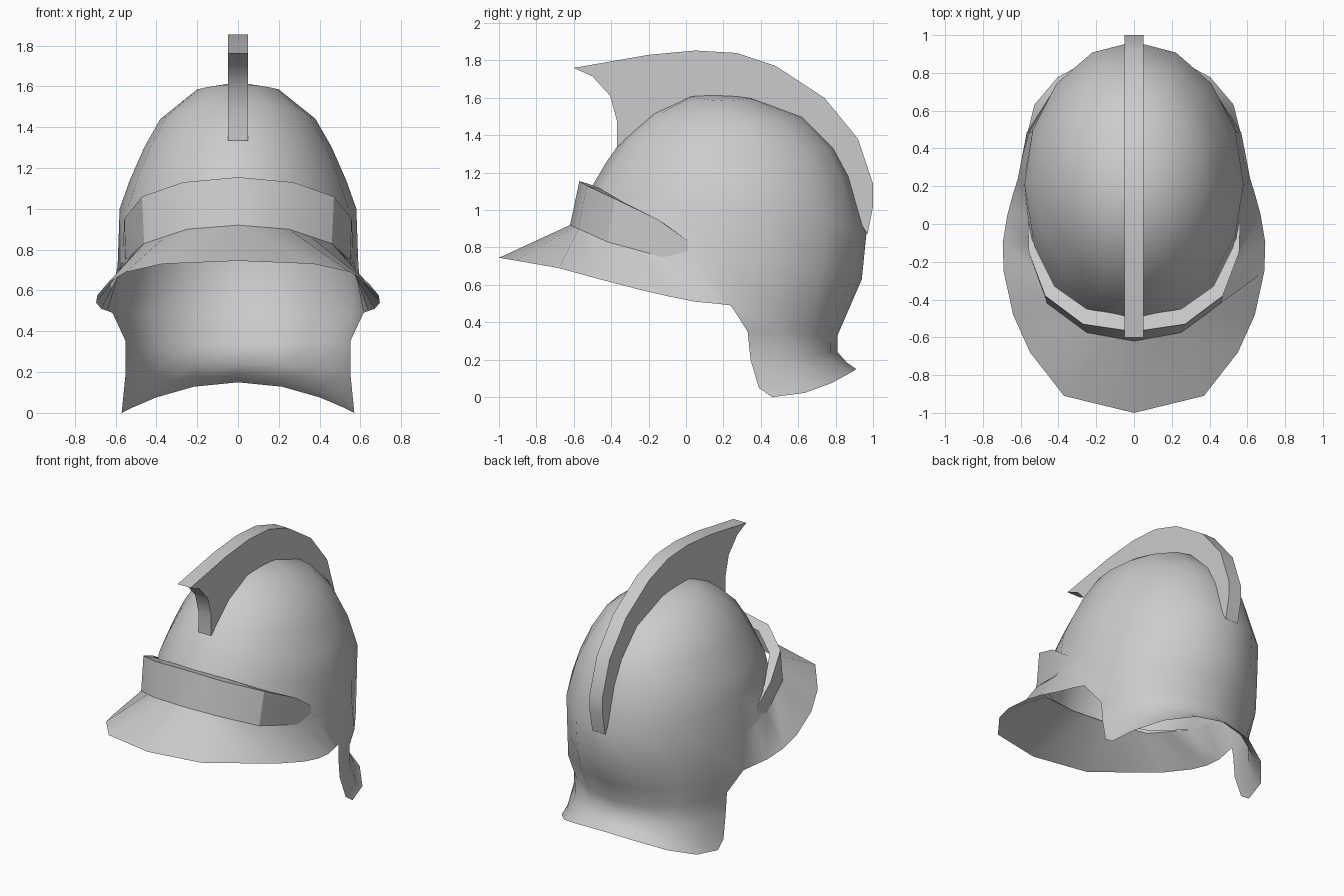
import bpy, bmesh, math

if "Cube" in bpy.data.objects:
    bpy.data.objects.remove(bpy.data.objects["Cube"])

SEG = 16


def finish(name, bm, angle):
    bmesh.ops.remove_doubles(bm, verts=bm.verts, dist=0.002)
    bmesh.ops.recalc_face_normals(bm, faces=bm.faces)
    me = bpy.data.meshes.new(name)
    bm.to_mesh(me)
    bm.free()
    ob = bpy.data.objects.new(name, me)
    bpy.context.collection.objects.link(ob)
    bpy.ops.object.select_all(action='DESELECT')
    ob.select_set(True)
    bpy.context.view_layer.objects.active = ob
    bpy.ops.object.shade_smooth_by_angle(angle=math.radians(angle))
    return ob


def both_sides(half):
    """Half row starting on the centre line -> full row, left to right."""
    return [(-x, y, z) for x, y, z in half[:0:-1]] + half


def bridge(bm, row_a, row_b, closed=False):
    n = len(row_a)
    for i in range(n if closed else n - 1):
        j = (i + 1) % n
        bm.faces.new((row_a[i], row_a[j], row_b[j], row_b[i]))


def add_row(bm, pts):
    return [bm.verts.new(p) for p in pts]


def ring(w, ys, zs, back, front=None):
    """Egg-shaped ring; without a front point only the rear half is made."""
    cols = range(SEG) if front else range(SEG // 4, SEG * 3 // 4 + 1)
    pts = []
    for i in cols:
        a = 2 * math.pi * i / SEG
        c = math.cos(a)
        y, z = front if (front and c > 1e-6) else back
        pts.append((w * math.sin(a), ys + (y - ys) * abs(c), zs + (z - zs) * c * c))
    return pts


# Dome rings: half width, side y, side z, back (y, z), front (y, z)
dome = [
    (0.20, 0.19, 1.585, (0.35, 1.60), (0.02, 1.61)),
    (0.38, 0.22, 1.44, (0.63, 1.50), (-0.18, 1.52)),
    (0.46, 0.22, 1.30, (0.80, 1.33), (-0.34, 1.38)),
    (0.53, 0.22, 1.14, (0.88, 1.18), (-0.43, 1.25)),
    (0.58, 0.21, 1.00, (0.965, 0.88), (-0.50, 1.13)),
    (0.59, 0.20, 0.72, (0.94, 0.63), (-0.61, 0.91)),
]
# Neck guard half rings: half width, side y, side z, back (y, z)
neck = [
    (0.615, 0.24, 0.49, (0.875, 0.48)),
    (0.55, 0.33, 0.35, (0.81, 0.33)),
    (0.55, 0.345, 0.20, (0.81, 0.24)),
    (0.565, 0.39, 0.05, (0.86, 0.185)),
    (0.57, 0.46, 0.00, (0.91, 0.15)),
]
# Line where brow band and visor meet, and the visor rim
joint = [(0, -0.62, 0.92), (0.25, -0.575, 0.90), (0.46, -0.42, 0.83),
         (0.545, -0.11, 0.748), (0.59, 0.20, 0.72)]
rim = [(0, -1.0, 0.745), (0.37, -0.91, 0.73), (0.55, -0.68, 0.69),
       (0.64, -0.48, 0.635), (0.69, -0.25, 0.575), (0.695, -0.10, 0.54),
       (0.67, 0.05, 0.51), (0.64, 0.16, 0.50), (0.615, 0.24, 0.49)]

# Shell: dome, neck guard and visor in one surface
bm = bmesh.new()
pole = bm.verts.new((0, 0.19, 1.62))
prev = None
for spec in dome:
    row = add_row(bm, ring(*spec))
    if prev:
        bridge(bm, prev, row, closed=True)
    else:
        for i in range(SEG):
            bm.faces.new((pole, row[i], row[(i + 1) % SEG]))
    prev = row
prev = prev[SEG // 4: SEG * 3 // 4 + 1]
for spec in neck:
    row = add_row(bm, ring(*spec))
    bridge(bm, prev, row)
    prev = row
inner = [joint[0]]
for a, b in zip(joint, joint[1:]):
    inner += [tuple((p + q) / 2 for p, q in zip(a, b)), b]
bridge(bm, add_row(bm, both_sides(inner)), add_row(bm, both_sides(rim)))
finish("helmet_shell", bm, 40)

# Brow band: ledge on the dome, then the wall down to the visor
ledge = [(0, -0.49, 1.13), (0.25, -0.45, 1.11), (0.42, -0.33, 1.04),
         (0.525, -0.12, 0.93), (0.55, 0.01, 0.83)]
top = [(0, -0.57, 1.155), (0.27, -0.53, 1.13), (0.47, -0.38, 1.06),
       (0.557, -0.15, 0.95), (0.562, 0.01, 0.835)]
bottom = joint[:3] + [(0.55, -0.12, 0.748), (0.56, 0.01, 0.78)]
bm = bmesh.new()
rows = [add_row(bm, both_sides(r)) for r in (ledge, top, bottom)]
bridge(bm, rows[0], rows[1])
bridge(bm, rows[1], rows[2])
finish("brow_band", bm, 30)

# Crest: side profile (y, z) extruded across the centre line
crest = [(-0.60, 1.76), (-0.20, 1.83), (0.05, 1.853), (0.27, 1.84), (0.48, 1.77),
         (0.74, 1.60), (0.92, 1.38), (1.0, 1.14), (1.0, 1.02), (0.97, 0.87),
         (0.94, 0.92), (0.87, 1.14), (0.79, 1.30), (0.62, 1.46), (0.35, 1.57),
         (0.19, 1.59), (0.02, 1.58), (-0.18, 1.49), (-0.37, 1.335),
         (-0.37, 1.48), (-0.405, 1.61), (-0.50, 1.715)]
bm = bmesh.new()
face = bm.faces.new([bm.verts.new((-0.05, y, z)) for y, z in crest])
ext = bmesh.ops.extrude_face_region(bm, geom=[face], use_keep_orig=True)
moved = [g for g in ext["geom"] if isinstance(g, bmesh.types.BMVert)]
bmesh.ops.translate(bm, verts=moved, vec=(0.1, 0, 0))
finish("crest", bm, 30)
